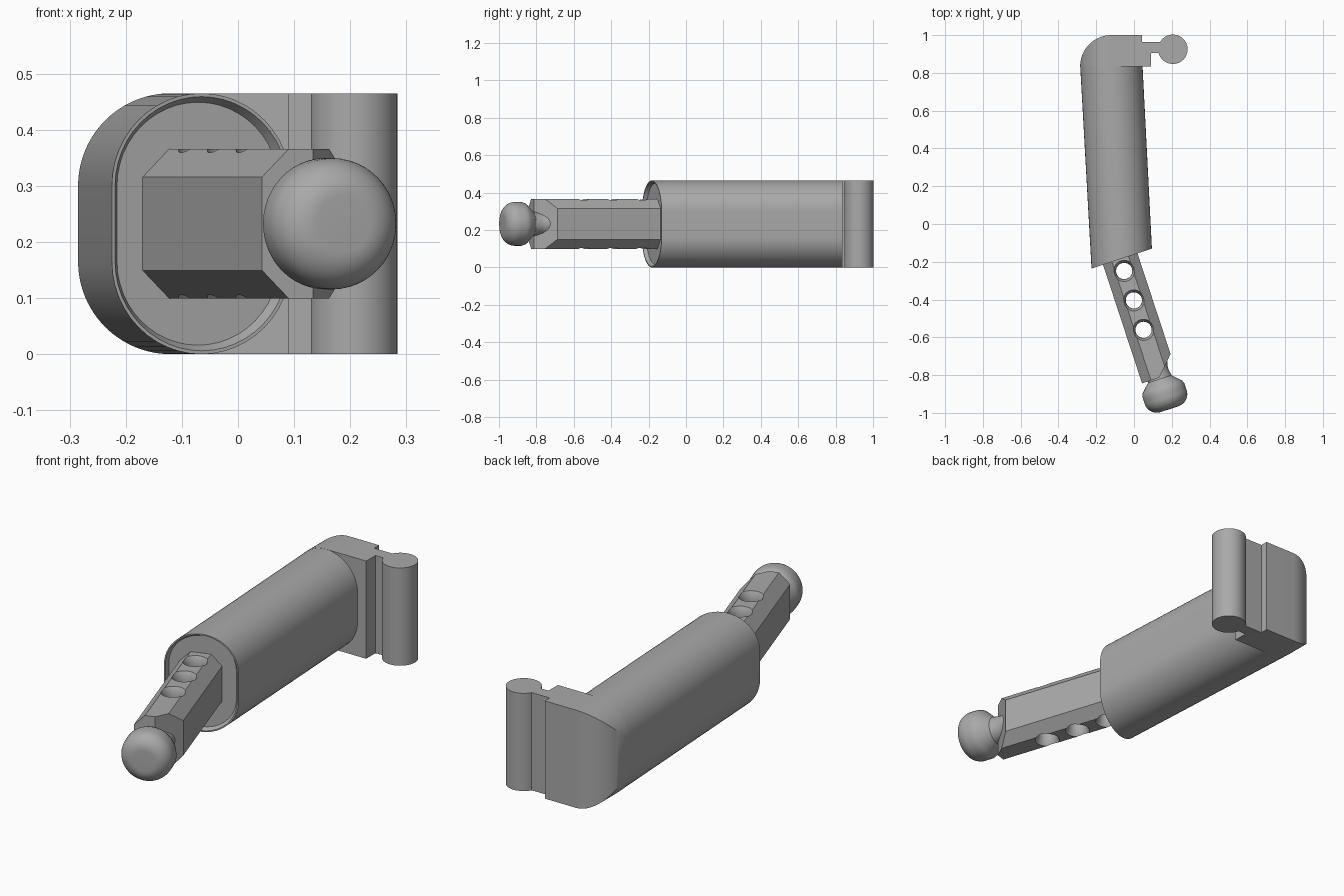
import bpy, bmesh
from math import sin, cos, pi, radians
from mathutils import Vector, Matrix

cube = bpy.data.objects.get("Cube")
if cube:
    bpy.data.objects.remove(cube, do_unlink=True)

GREY = bpy.data.materials.new("plain grey")
GREY.use_nodes = True
GREY.diffuse_color = (0.4, 0.4, 0.4, 1)
GREY.node_tree.nodes["Principled BSDF"].inputs["Base Color"].default_value = (0.4, 0.4, 0.4, 1)

HEIGHT = 0.465
MID = HEIGHT / 2
ANGLE = radians(18.2)
ACROSS = Vector((cos(ANGLE), sin(ANGLE), 0))
ALONG = Vector((sin(ANGLE), -cos(ANGLE), 0))
# Arm frame: local x across, local y up, local z along the arm
ARM = Matrix((ACROSS, (0, 0, 1), ALONG)).transposed().to_4x4()
ARM = ARM @ Matrix.Translation((-0.127, MID, 0))


def loft(rings):
    """Skin a list of equal-length rings and cap both ends."""
    bm = bmesh.new()
    rows = [[bm.verts.new(p) for p in ring] for ring in rings]
    n = len(rows[0])
    for a, b in zip(rows, rows[1:]):
        for i in range(n):
            bm.faces.new((a[i], a[(i + 1) % n], b[(i + 1) % n], b[i]))
    bm.faces.new(rows[0])
    bm.faces.new(rows[-1])
    return bm


def finish(name, bm, matrix=None, cutter=False):
    if matrix:
        bm.transform(matrix)
    bmesh.ops.recalc_face_normals(bm, faces=bm.faces)
    mesh = bpy.data.meshes.new(name)
    bm.to_mesh(mesh)
    bm.free()
    mesh.materials.append(GREY)
    obj = bpy.data.objects.new(name, mesh)
    bpy.context.collection.objects.link(obj)
    obj.hide_render = cutter
    return obj


def activate(obj):
    bpy.ops.object.select_all(action='DESELECT')
    obj.select_set(True)
    bpy.context.view_layer.objects.active = obj


def smooth(obj):
    activate(obj)
    bpy.ops.object.shade_smooth_by_angle(angle=radians(30))


def boolean(obj, tool, operation):
    mod = obj.modifiers.new("cut", 'BOOLEAN')
    mod.object, mod.operation, mod.solver = tool, operation, 'EXACT'
    activate(obj)
    bpy.ops.object.modifier_apply(modifier=mod.name)
    bpy.data.objects.remove(tool, do_unlink=True)


def arc(cx, cy, r, start, end, steps=16):
    angles = [radians(start + (end - start) * i / steps) for i in range(steps + 1)]
    return [(cx + r * cos(a), cy + r * sin(a)) for a in angles]


def lathe(profile, sides=48):
    return loft([[(r * cos(2 * pi * i / sides), r * sin(2 * pi * i / sides), h)
                  for i in range(sides)] for r, h in profile])


def stadium(centre, side, half, inset=0.0):
    """Upright oblong ring, flat on its two long sides."""
    r = half - inset
    rise = MID - half
    pts = arc(0, rise, r, 0, 180, 24) + arc(0, -rise, r, 180, 360, 24)
    return [Vector(centre) + side * u + Vector((0, 0, MID + v)) for u, v in pts]


# Sleeve: oblong tube with a slanted mouth and a shallow bevelled recess
mouth = Vector((-0.065, -0.183, 0))
half = 0.165
sleeve = loft([
    stadium((-0.12, 0.84, 0), Vector((1, 0, 0)), half),
    stadium(mouth, ACROSS * 1.02, half),
    stadium(mouth, ACROSS * 1.02, half, 0.006),
    stadium(mouth - ALONG * 0.02, ACROSS * 1.02, half, 0.016),
])
smooth(finish("sleeve", sleeve))

# Hinge block: stepped plan with a rounded corner, trimmed by the sleeve section
plan = [(-0.285, 0.835), (0.09, 0.835), (0.09, 0.905), (0.15, 0.905),
        (0.15, 0.963), (0.043, 0.963), (0.043, 1.0)]
plan += arc(-0.12, 0.835, half, 90, 180, 24)[:-1]
block = finish("hinge_block", loft([[(x, y, z) for x, y in plan] for z in (0, HEIGHT)]))
section = arc(-0.12, HEIGHT - half, half, 90, 180, 24)
section += arc(-0.12, half, half, 180, 270, 24) + [(0.5, 0), (0.5, HEIGHT)]
trim = finish("block_trim", loft([[(x, y, z) for x, z in section] for y in (0.5, 1.2)]),
              cutter=True)
boolean(block, trim, 'INTERSECT')
smooth(block)

# Hinge pin
pin = lathe([(0.078, 0), (0.078, HEIGHT)])
smooth(finish("hinge_pin", pin, Matrix.Translation((0.206, 0.925, 0))))

# Arm: eight-sided bar, one end corner sliced off
w, h, c = 0.096, 0.133, 0.05
bar = [(w, c - h), (w, h - c), (w - c, h), (c - w, h),
       (-w, h - c), (-w, c - h), (c - w, -h), (w - c, -h)]
bm = loft([[(x, y, s) for x, y in bar] for s in (0.1, 0.815)])
bmesh.ops.bisect_plane(bm, geom=bm.verts[:] + bm.edges[:] + bm.faces[:],
                       plane_co=(0, 0, 0.815), plane_no=(1, 0, 0.95), clear_outer=True)
bmesh.ops.holes_fill(bm, edges=[e for e in bm.edges if e.is_boundary])
arm = finish("arm", bm, ARM)

# Three flared holes through the arm
flare = [(0.056, 0.15), (0.056, 0.133), (0.05, 0.122), (0.045, 0.107), (0.043, 0.09)]
flare += [(r, -z) for r, z in reversed(flare)]
for s in (0.22, 0.384, 0.548):
    spot = ARM @ Vector((0, 0, s))
    boolean(arm, finish("hole_cutter", lathe(flare, 32), Matrix.Translation(spot), True),
            'DIFFERENCE')
smooth(arm)

# Mushroom tip with a waisted neck
tip = [(0.07, 0.70), (0.07, 0.735), (0.062, 0.765), (0.06, 0.79), (0.066, 0.823),
       (0.11, 0.866), (0.117, 0.885), (0.117, 0.905)]
tip += [(0.05 + r, s) for r, s in arc(0, 0.915, 0.067, 0, 90, 12)]
tip = [(r, s + 0.008 if s > 0.91 else s) for r, s in tip]
smooth(finish("tip", lathe(tip), ARM))
